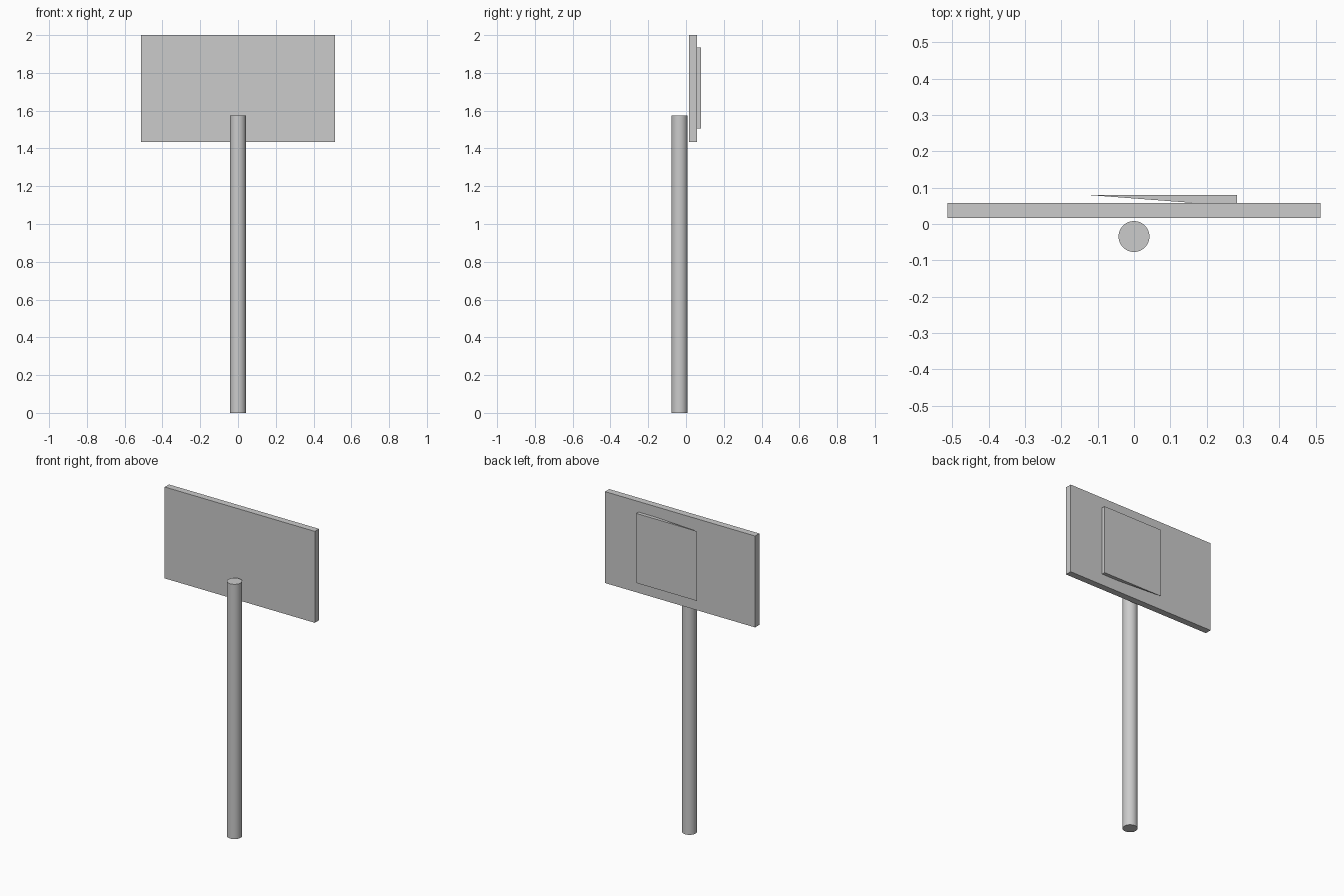
import bpy
import bmesh

if "Cube" in bpy.data.objects:
    bpy.data.objects.remove(bpy.data.objects["Cube"])


def prism(name, profile, z0, z1):
    """Extrude a flat xy outline (counter-clockwise) from z0 up to z1."""
    bm = bmesh.new()
    base = bm.faces.new([bm.verts.new((x, y, z0)) for x, y in profile])
    top = bmesh.ops.extrude_face_region(bm, geom=[base], use_keep_orig=True)
    verts = [g for g in top["geom"] if isinstance(g, bmesh.types.BMVert)]
    bmesh.ops.translate(bm, verts=verts, vec=(0, 0, z1 - z0))
    bmesh.ops.recalc_face_normals(bm, faces=bm.faces)
    mesh = bpy.data.meshes.new(name)
    bm.to_mesh(mesh)
    bm.free()
    obj = bpy.data.objects.new(name, mesh)
    bpy.context.collection.objects.link(obj)
    return obj


# Round post standing in front of the board
POST_HEIGHT = 1.575
bpy.ops.mesh.primitive_cylinder_add(vertices=48, radius=0.0425, depth=POST_HEIGHT,
                                    location=(0, -0.0345, POST_HEIGHT / 2))
bpy.context.object.name = "post"
bpy.ops.object.shade_smooth_by_angle()

# Wide sign board
prism("sign_board", [(-0.513, 0.017), (0.513, 0.017), (0.513, 0.058), (-0.513, 0.058)],
      1.435, 2.0)

# Thin wedge panel on the back, its thick end sunk into the board
prism("back_panel", [(-0.13, 0.08), (0.283, 0.049), (0.283, 0.08)], 1.505, 1.935)
